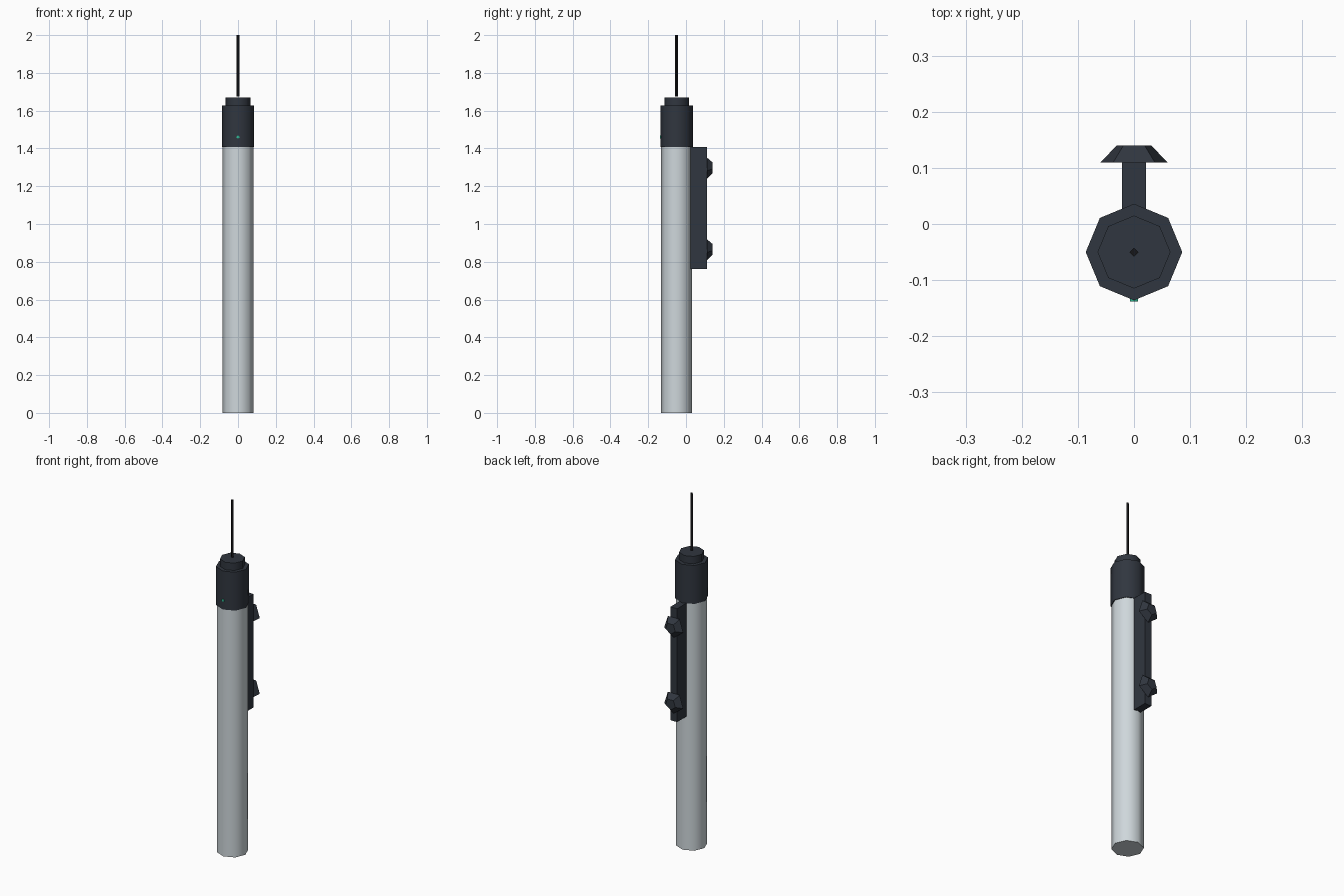
import bpy
from math import pi, radians

if "Cube" in bpy.data.objects:
    bpy.data.objects.remove(bpy.data.objects["Cube"])


def material(name, rgb):
    m = bpy.data.materials.new(name)
    m.diffuse_color = (*rgb, 1)
    m.use_nodes = True
    m.node_tree.nodes["Principled BSDF"].inputs["Base Color"].default_value = m.diffuse_color
    return m


DARK = material("dark_plastic", (0.03, 0.037, 0.05))
BLACK = material("black_rubber", (0.008, 0.008, 0.009))
TUBE = material("frosted_tube", (0.62, 0.68, 0.71))
GREEN = material("green_light", (0.03, 0.5, 0.3))


def prism(name, sides, r1, r2, depth, loc, mat, rot=(0, 0, 0), smooth=False):
    bpy.ops.mesh.primitive_cone_add(vertices=sides, radius1=r1, radius2=r2,
                                    depth=depth, location=loc, rotation=rot)
    ob = bpy.context.object
    ob.name = name
    ob.data.materials.append(mat)
    if smooth:
        bpy.ops.object.shade_smooth_by_angle(angle=radians(50))
    return ob


def column(name, sides, r, z0, z1, mat, smooth=False):
    return prism(name, sides, r, r, z1 - z0, (0, -0.05, (z0 + z1) / 2), mat, smooth=smooth)


# Upright tube, cap, collar and cable on one axis
column("tube", 8, 0.082, 0, 1.41, TUBE, True)
column("end_cap", 8, 0.086, 1.408, 1.627, DARK, True)
column("cap_collar", 8, 0.065, 1.627, 1.669, DARK, True)
column("cable", 4, 0.008, 1.675, 2.0, BLACK)

# Rear mounting bracket
bpy.ops.mesh.primitive_cube_add(size=1, location=(0, 0.063, 1.085))
bracket = bpy.context.object
bracket.name = "bracket"
bracket.dimensions = (0.042, 0.094, 0.646)
bracket.data.materials.append(DARK)

# Five-sided tapered knobs on the bracket, one corner down
for label, z in (("upper", 1.301), ("lower", 0.869)):
    prism(label + "_knob", 5, 0.063, 0.032, 0.03, (0, 0.125, z), DARK, (-pi / 2, 0, 0))

# Indicator light on the front of the cap
prism("indicator_light", 6, 0.008, 0.008, 0.008, (0, -0.134, 1.46), GREEN, (pi / 2, 0, 0))
